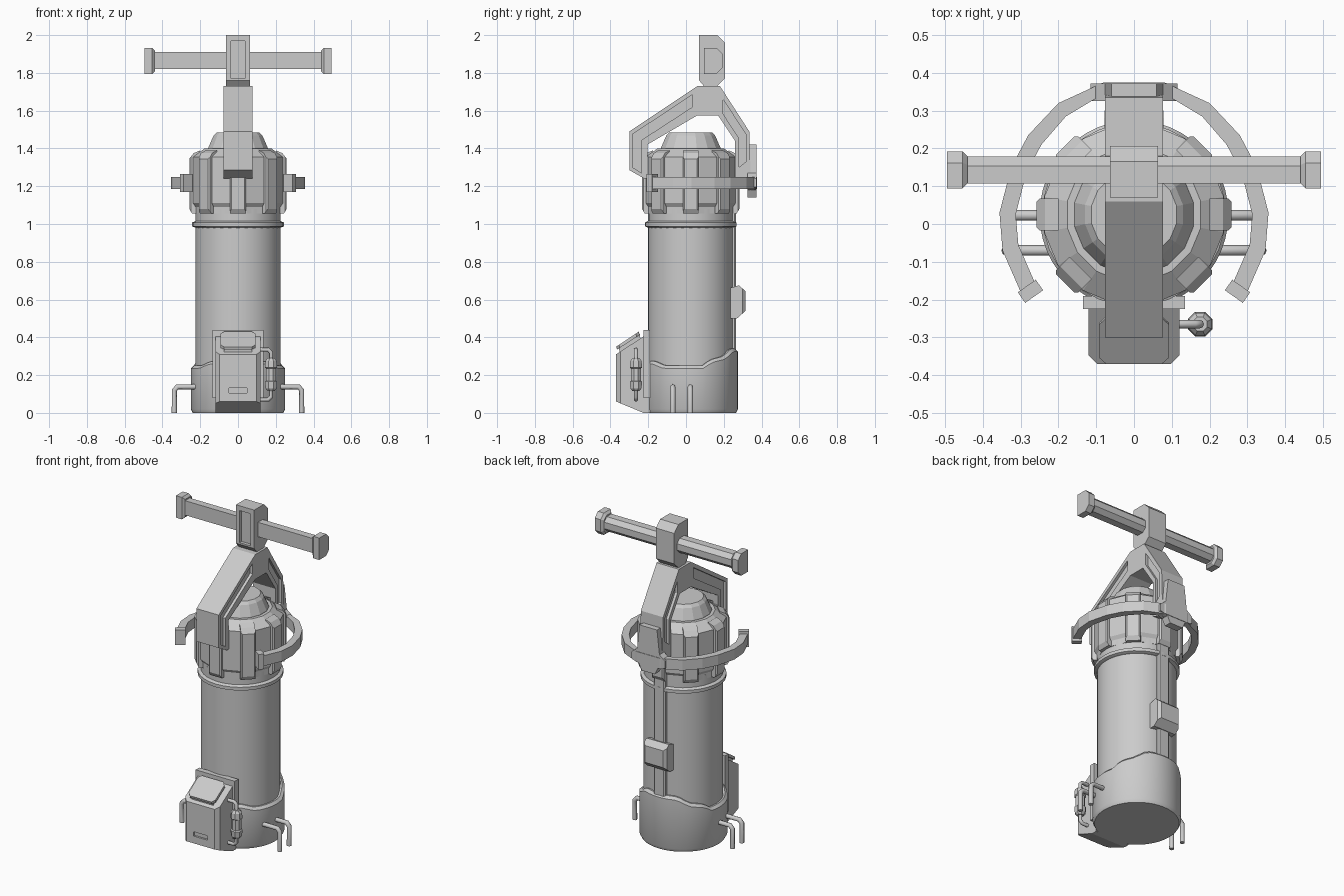
import bpy, bmesh
from math import pi, sin, cos, radians
from mathutils import Vector, Matrix

if "Cube" in bpy.data.objects:
    bpy.data.objects.remove(bpy.data.objects["Cube"])

CY = 0.025  # y of the cylinder axis


def finish(name, bm, smooth=None):
    bmesh.ops.recalc_face_normals(bm, faces=bm.faces)
    me = bpy.data.meshes.new(name)
    bm.to_mesh(me)
    bm.free()
    ob = bpy.data.objects.new(name, me)
    bpy.context.collection.objects.link(ob)
    if smooth:
        select(ob)
        bpy.ops.object.shade_smooth_by_angle(angle=radians(smooth))
    return ob


def select(ob):
    bpy.ops.object.select_all(action='DESELECT')
    ob.select_set(True)
    bpy.context.view_layer.objects.active = ob


def lathe(name, profile, sides, centre=(0, CY), smooth=None, top=None, turn=0.0):
    """Revolve (radius, z); with top(y), z values above 1000 are offsets from it."""
    bm = bmesh.new()
    rings = []
    for r, z in profile:
        ring = []
        for i in range(sides):
            a = 2 * pi * i / sides + turn
            zz = top(sin(a) * 0.25 + CY) + z - 1000 if z > 500 else z
            ring.append(bm.verts.new((centre[0] + r * cos(a), centre[1] + r * sin(a), zz)))
        rings.append(ring)
    for lo, hi in zip(rings, rings[1:]):
        for i in range(sides):
            j = (i + 1) % sides
            bm.faces.new((lo[i], lo[j], hi[j], hi[i]))
    bm.faces.new(rings[0])
    bm.faces.new(rings[-1])
    return finish(name, bm, smooth)


def prism(name, pts, axis, a, b, chamfer=None, size=0.02):
    """Extrude a 2D outline along an axis; chamfer picks edges by a test."""
    place = {'x': lambda p, t: (t, p[0], p[1]), 'y': lambda p, t: (p[0], t, p[1]),
             'z': lambda p, t: (p[0], p[1], t)}[axis]
    bm = bmesh.new()
    lo = [bm.verts.new(place(p, a)) for p in pts]
    hi = [bm.verts.new(place(p, b)) for p in pts]
    bm.faces.new(lo)
    bm.faces.new(hi)
    for i in range(len(pts)):
        j = (i + 1) % len(pts)
        bm.faces.new((lo[i], lo[j], hi[j], hi[i]))
    if chamfer:
        edges = [e for e in bm.edges if chamfer(e.verts[0].co, e.verts[1].co)]
        bmesh.ops.bevel(bm, geom=edges, offset=size, segments=1, affect='EDGES')
    return finish(name, bm)


def rect(x0, x1, y0, y1):
    return [(x0, y0), (x1, y0), (x1, y1), (x0, y1)]


def cut(ob, cutter):
    mod = ob.modifiers.new("cut", 'BOOLEAN')
    mod.operation = 'DIFFERENCE'
    mod.solver = 'EXACT'
    mod.object = cutter
    select(ob)
    bpy.ops.object.modifier_apply(modifier=mod.name)
    bpy.data.objects.remove(cutter)


def tube(name, pts, r):
    cu = bpy.data.curves.new(name, 'CURVE')
    cu.dimensions = '3D'
    cu.bevel_depth = r
    cu.bevel_resolution = 2
    cu.use_fill_caps = True
    sp = cu.splines.new('POLY')
    sp.points.add(len(pts) - 1)
    for p, co in zip(sp.points, pts):
        p.co = (*co, 1)
    ob = bpy.data.objects.new(name, cu)
    bpy.context.collection.objects.link(ob)
    select(ob)
    bpy.ops.object.convert(target='MESH')


# Base cup with a rim that steps up towards the back
def rim(y):
    steps = [(-1, .275), (-.18, .275), (-.12, .25), (.10, .25), (.13, .28), (.21, .30), (.25, .34), (1, .34)]
    for (y0, z0), (y1, z1) in zip(steps, steps[1:]):
        if y <= y1:
            return z0 + (z1 - z0) * (y - y0) / (y1 - y0)


lathe("base_cup", [(.24, 0), (.25, .02), (.25, 999.985), (.235, 1000), (.22, 1000)], 48, smooth=30, top=rim)

# Main tank, collar and neck
lathe("tank", [(.225, .02), (.225, .99)], 48, smooth=30)
lathe("collar", [(.225, .98), (.243, .988), (.243, 1.008), (.225, 1.016), (.225, 1.08)], 32, smooth=30)

# Faceted head, cap and eight ribs
lathe("head", [(.20, 1.05), (.228, 1.055), (.228, 1.09), (.242, 1.11), (.242, 1.355), (.18, 1.40), (.12, 1.40)], 16, turn=pi / 16)
lathe("cap", [(.163, 1.385), (.160, 1.405), (.132, 1.468), (.115, 1.485)], 16, turn=pi / 16)
for i in range(8):
    rib = prism(f"head_rib_{i}", [(.20, 1.055), (.243, 1.055), (.258, 1.08), (.258, 1.345), (.235, 1.375), (.20, 1.39)],
                'y', -.042, .042, lambda p, q: abs(p.y - q.y) < 1e-4 and min(p.x, q.x) > .25, .008)
    rib.matrix_world = Matrix.Translation((0, CY, 0)) @ Matrix.Rotation(i * pi / 4, 4, 'Z')

# Lifting arch over the head, with sunken side panels
arch = prism("arch", [(-.17, 1.24), (-.22, 1.24), (-.30, 1.285), (-.30, 1.49), (.06, 1.73), (.18, 1.73), (.335, 1.49),
                      (.345, 1.18), (.26, 1.22), (.26, 1.44), (.17, 1.575), (.06, 1.575), (-.205, 1.42), (-.205, 1.36),
                      (-.17, 1.33)], 'x', -.077, .077)
panels = [[(-.283, 1.475), (.035, 1.685), (.035, 1.62), (-.235, 1.445), (-.235, 1.27), (-.283, 1.30)],
          [(.195, 1.66), (.318, 1.475), (.318, 1.33), (.28, 1.30), (.28, 1.455), (.195, 1.585)]]
for s in (-1, 1):
    for p in panels:
        cut(arch, prism("panel_cutter", p, 'x', s * .06, s * .12))

# Open guard ring around the head, its end pads and rear mount
outer = [(-.275, -.185), (-.348, -.07), (-.356, .03), (-.325, .15), (-.28, .235), (-.20, .32), (-.08, .375)]
inner = [(-.25, -.165), (-.306, -.055), (-.313, .025), (-.285, .135), (-.245, .21), (-.18, .285), (-.08, .345)]
outer[0], inner[0] = (-.300, -.180), (-.258, -.165)


def mirrored(pts):
    return pts + [(-x, y) for x, y in reversed(pts)]


prism("guard_ring", mirrored(outer) + mirrored(inner)[::-1], 'z', 1.185, 1.25)
for s in (-1, 1):
    pad = prism("ring_pad", rect(-.029, .029, -.017, .017), 'z', 1.17, 1.265)
    pad.matrix_world = Matrix.Translation((s * .274, -.178, 0)) @ Matrix.Rotation(-s * radians(35), 4, 'Z')
prism("ring_rear_mount", mirrored([(-.045, 1.14), (-.065, 1.18), (-.115, 1.195), (-.115, 1.24), (-.077, 1.27), (-.06, 1.42)]),
      'y', .325, .372)

# Handle block with recessed front
block = prism("handle_block", [(.07, 1.76), (.095, 1.73), (.165, 1.73), (.206, 1.77), (.206, 1.96), (.165, 2), (.07, 2)],
              'x', -.063, .063)
cut(block, prism("recess_cutter", rect(-.038, .038, 1.77, 1.97), 'y', 0, .09))


# T-handle bar and flared ends
def bar_section(y0, y1, z0, z1, c):
    return [(y0, z0), (y1 - c, z0), (y1, z0 + c), (y1, z1 - c), (y1 - c, z1), (y0, z1)]


prism("handle_bar", bar_section(.107, .178, 1.82, 1.91, .025), 'x', -.46, .46)
for s in (-1, 1):
    prism("handle_end", bar_section(.094, .192, 1.795, 1.932, .03), 'x', s * .44, s * .495,
          lambda p, q: max(abs(p.x), abs(q.x)) < .45, .014)

# Rear spine and its junction box
prism("rear_spine", rect(-.04, .04, .22, .266), 'z', .30, 1.08,
      lambda p, q: min(p.y, q.y) > .26 and abs(p.x - q.x) < 1e-4, .008)
prism("rear_junction", [(.23, .50), (.27, .50), (.315, .54), (.315, .645), (.28, .675), (.23, .66)], 'x', -.078, .078,
      lambda p, q: min(p.y, q.y) > .31 and abs(p.x - q.x) < 1e-4, .015)

# Front control box: back plate, housing with slot, sloped lid
prism("control_plate", rect(-.135, .135, .08, .44), 'y', -.225, -.19)
box = prism("control_box", [(-.19, 0), (-.225, 0), (-.37, .06), (-.37, .31), (-.225, .405), (-.19, .405)], 'x', -.12, .12,
            lambda p, q: abs(p.x - q.x) < 1e-4 and max(p.y, q.y) < -.36, .022)
cut(box, prism("slot_cutter", rect(-.048, .048, .105, .132), 'y', -.4, -.358))
prism("control_lid", [(-.365, .335), (-.245, .413), (-.25, .43), (-.37, .35)], 'x', -.092, .092,
      lambda p, q: abs(p.x - q.x) < 1e-4 and abs(p.y - q.y) < .03, .018)
prism("lid_support", [(-.35, .31), (-.24, .385), (-.245, .42), (-.355, .345)], 'x', -.075, .075)

# Side canister with its loop pipe
FX, FY = .175, -.265
tube("canister_pipe", [(.10, FY, .335), (.16, FY, .335), (FX, FY, .32), (FX, FY, .085), (.16, FY, .07), (.10, FY, .07)], .011)
lathe("canister", [(.02, .115), (.032, .13), (.035, .165), (.028, .17), (.028, .235), (.035, .24), (.032, .275), (.02, .29)],
      8, (FX, FY), turn=pi / 8)

# Bent foot pipes on both sides
for s in (-1, 1):
    for y in (-.07, .023):
        tube("foot_pipe", [(s * .20, y, .138), (s * .32, y, .138), (s * .337, y, .12), (s * .337, y, 0)], .014)
